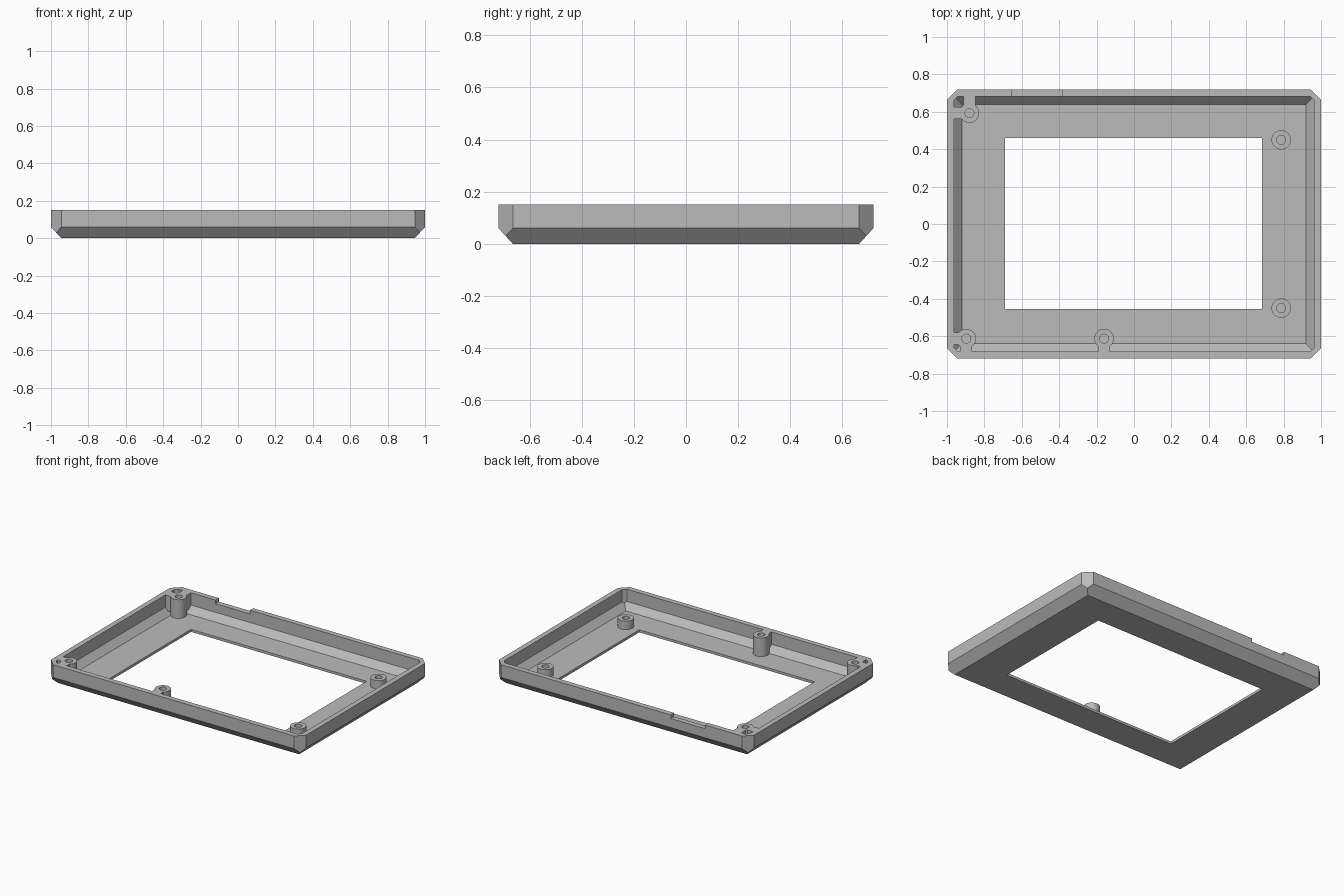
import bpy, bmesh, math
from mathutils import Vector

if "Cube" in bpy.data.objects:
    bpy.data.objects.remove(bpy.data.objects["Cube"], do_unlink=True)

grey = bpy.data.materials.new("light grey plastic")
grey.use_nodes = True
grey.diffuse_color = (0.5, 0.5, 0.5, 1)
grey.node_tree.nodes["Principled BSDF"].inputs["Base Color"].default_value = (0.5, 0.5, 0.5, 1)

HX, HY, TOP, FLOOR = 1.0, 0.72, 0.15, 0.018


def finish(bm, name):
    bmesh.ops.recalc_face_normals(bm, faces=bm.faces)
    mesh = bpy.data.meshes.new(name)
    bm.to_mesh(mesh)
    bm.free()
    mesh.materials.append(grey)
    ob = bpy.data.objects.new(name, mesh)
    bpy.context.collection.objects.link(ob)
    return ob


def box(name, x0, x1, y0, y1, z0, z1):
    bm = bmesh.new()
    bmesh.ops.create_cube(bm, size=1)
    for v in bm.verts:
        v.co = ((x0 + x1) / 2 + v.co.x * (x1 - x0),
                (y0 + y1) / 2 + v.co.y * (y1 - y0),
                (z0 + z1) / 2 + v.co.z * (z1 - z0))
    return finish(bm, name)


def cylinder(name, x, y, r, z0, z1, sides=32):
    bm = bmesh.new()
    bmesh.ops.create_cone(bm, cap_ends=True, segments=sides, radius1=r, radius2=r, depth=z1 - z0)
    bmesh.ops.translate(bm, verts=bm.verts, vec=(x, y, (z0 + z1) / 2))
    return finish(bm, name)


def bevelled_tray(name, rings, corner):
    """Stack of rectangles (half x, half y, z) with the upright corners cut at 45 degrees."""
    bm = bmesh.new()
    loops = [[bm.verts.new((sx * x, sy * y, z)) for sx, sy in ((-1, -1), (1, -1), (1, 1), (-1, 1))]
             for x, y, z in rings]
    bm.faces.new(loops[0])
    bm.faces.new(loops[-1])
    for a, b in zip(loops, loops[1:]):
        for i in range(4):
            j = (i + 1) % 4
            bm.faces.new((a[i], a[j], b[j], b[i]))
    bmesh.ops.recalc_face_normals(bm, faces=bm.faces)
    wx, wy = rings[-1][:2]
    for sx in (-1, 1):
        for sy in (-1, 1):
            cut = bmesh.ops.bisect_plane(
                bm, geom=bm.verts[:] + bm.edges[:] + bm.faces[:],
                plane_co=(sx * (wx - corner), sy * wy, 0),
                plane_no=Vector((sx, sy, 0)), clear_outer=True)
            edges = [e for e in cut["geom_cut"] if isinstance(e, bmesh.types.BMEdge)]
            bmesh.ops.contextual_create(bm, geom=edges)
    return finish(bm, name)


def combine(ob, other, operation):
    mod = ob.modifiers.new("combine", "BOOLEAN")
    mod.operation, mod.object, mod.solver = operation, other, "EXACT"
    bpy.context.view_layer.update()
    result = bpy.data.meshes.new_from_object(ob.evaluated_get(bpy.context.evaluated_depsgraph_get()))
    ob.modifiers.clear()
    ob.data = result
    bpy.data.objects.remove(other, do_unlink=True)


# Bezel shell: bevelled outside, bevelled cavity, screen window and a notch in the back rim
bezel = bevelled_tray("bezel", [(HX - 0.055, HY - 0.055, 0), (HX, HY, 0.06), (HX, HY, TOP)], 0.055)
cavity = bevelled_tray("cavity", [(0.92, 0.64, FLOOR), (0.963, 0.683, 0.063), (0.963, 0.683, 0.3)], 0.022)
combine(bezel, cavity, "DIFFERENCE")
combine(bezel, box("window", -0.69, 0.685, -0.455, 0.46, -0.1, 0.1), "DIFFERENCE")
combine(bezel, box("notch", -0.655, -0.385, 0.66, 0.8, TOP - 0.026, 0.3), "DIFFERENCE")


# Screw posts with blind holes; tall ones are tied to the walls by webs
def screw_post(name, x, y, top, webs=()):
    post = cylinder(name, x, y, 0.052, FLOOR - 0.006, top)
    for side in webs:
        w = 0.032
        spans = {"left": (-0.972, x, y - w, y + w),
                 "front": (x - w, x + w, -0.692, y),
                 "back": (x - w, x + w, y, 0.692)}
        combine(post, box("web", *spans[side], 0.04, top), "UNION")
    combine(post, cylinder("hole", x, y, 0.024, 0.035, 0.3, 24), "DIFFERENCE")
    bpy.ops.object.select_all(action="DESELECT")
    post.select_set(True)
    bpy.context.view_layer.objects.active = post
    bpy.ops.object.shade_smooth_by_angle(angle=math.radians(30))


for label, y in (("front", -0.45), ("back", 0.45)):
    screw_post("short_post_" + label, 0.787, y, 0.078)
screw_post("tall_post_back_corner", -0.88, 0.593, TOP, ("left", "back"))
screw_post("tall_post_front_corner", -0.897, -0.613, TOP, ("left", "front"))
screw_post("tall_post_front_middle", -0.16, -0.613, TOP, ("front",))
